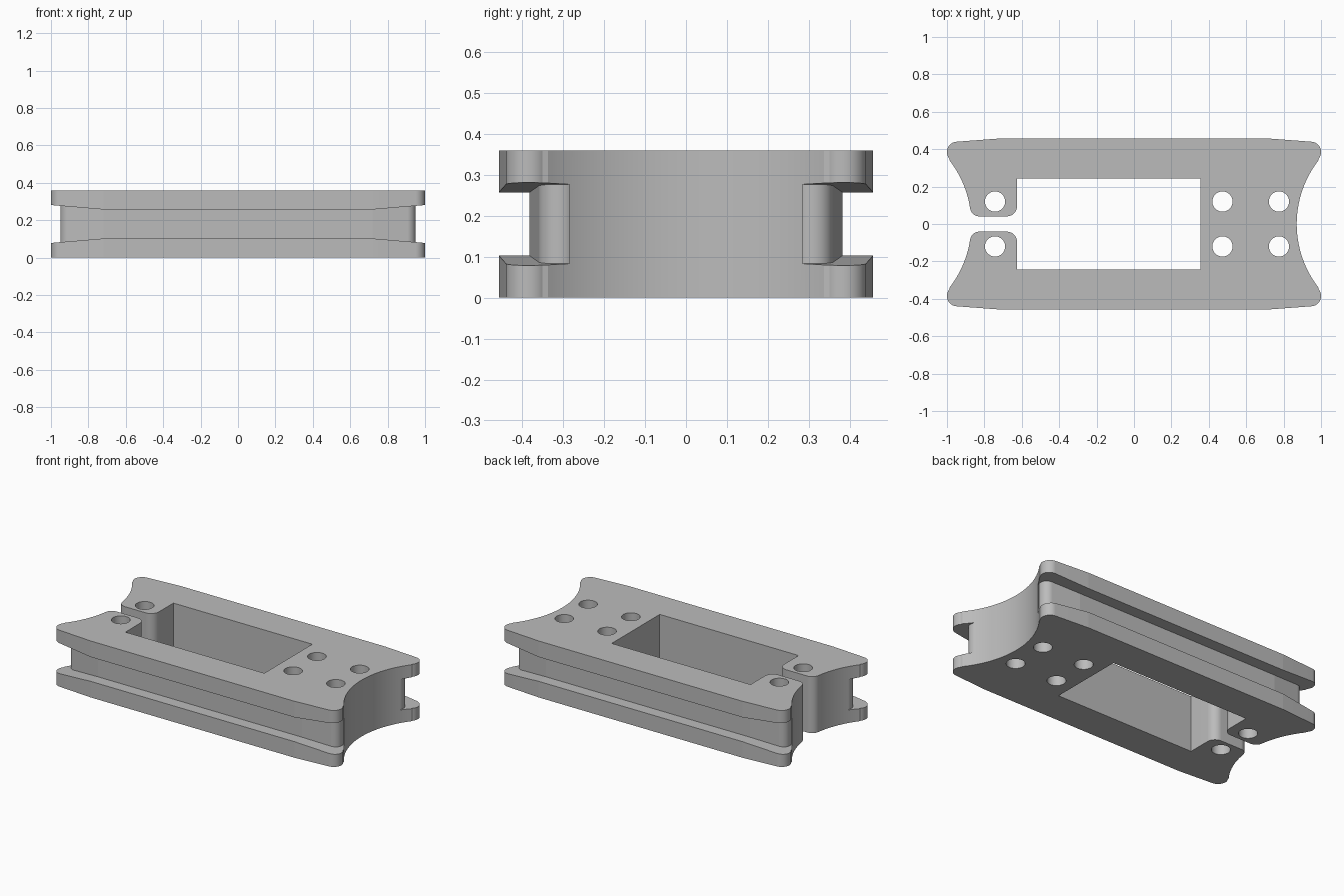
import bpy, bmesh
from math import radians, degrees, sin, cos, atan2, sqrt

cube = bpy.data.objects.get("Cube")
if cube:
    bpy.data.objects.remove(cube, do_unlink=True)

HEIGHT = 0.36
END_X, END_R = 1.425, 0.555      # hollow at each end: circle centre and radius

gray = bpy.data.materials.new("plain gray")
gray.use_nodes = True
color = (0.5, 0.5, 0.5, 1)
gray.diffuse_color = color
gray.node_tree.nodes["Principled BSDF"].inputs["Base Color"].default_value = color


def arc(cx, cy, r, a, b, n):
    """Points on a circle from angle a to b, in degrees."""
    angles = [radians(a + (b - a) * i / n) for i in range(n + 1)]
    return [(cx + r * cos(t), cy + r * sin(t)) for t in angles]


def flip_x(points):
    return [(-x, y) for x, y in reversed(points)]


def flip_y(points):
    return [(x, -y) for x, y in reversed(points)]


def prism(name, outline, z0, z1, cuts=(), flare=None):
    """Extrude an outline; flare sets the half height from x about the middle."""
    bm = bmesh.new()
    bm.faces.new([bm.verts.new((x, y, 0)) for x, y in outline])
    for x in cuts:
        geom = bm.verts[:] + bm.edges[:] + bm.faces[:]
        bmesh.ops.bisect_plane(bm, geom=geom, plane_co=(x, 0, 0), plane_no=(1, 0, 0))
    base = bm.verts[:]
    ext = bmesh.ops.extrude_face_region(bm, geom=bm.faces[:], use_keep_orig=True)
    top = [v for v in ext["geom"] if isinstance(v, bmesh.types.BMVert)]
    for verts, z, sign in ((base, z0, -1), (top, z1, 1)):
        for v in verts:
            v.co.z = HEIGHT / 2 + sign * flare(v.co.x) if flare else z
    bmesh.ops.recalc_face_normals(bm, faces=bm.faces[:])
    mesh = bpy.data.meshes.new(name)
    bm.to_mesh(mesh)
    bm.free()
    mesh.materials.append(gray)
    obj = bpy.data.objects.new(name, mesh)
    bpy.context.collection.objects.link(obj)
    return obj


def cut(target, cutter):
    cutter.hide_render = True
    mod = target.modifiers.new("cut", 'BOOLEAN')
    mod.operation, mod.solver, mod.object = 'DIFFERENCE', 'EXACT', cutter
    bpy.context.view_layer.objects.active = target
    bpy.ops.object.modifier_apply(modifier=mod.name)
    bpy.data.objects.remove(cutter, do_unlink=True)


# Outer horn: rounded corner that flows into the hollow end
def horn(cx, cy, r):
    tangent = degrees(atan2(-cy, END_X - cx))
    return arc(cx, cy, r, tangent, 85, 40), 180 + tangent


corner, meet = horn(0.945, 0.385, 0.055)
hollow = arc(END_X, 0, END_R, 180, meet, 30)
right_end = hollow[:-1] + corner + [(0.72, 0.457)]

# Tab beside the slot, with both slot corners rounded
slot, tab_r = 0.041, 0.05
tab_y = slot + tab_r
tab_x = -END_X + sqrt((END_R + tab_r) ** 2 - tab_y ** 2)
tab_angle = degrees(atan2(tab_y, tab_x + END_X))
left_hollow = arc(-END_X, 0, END_R, 180 - meet, tab_angle, 24)
tab = arc(tab_x, tab_y, tab_r, 180 + tab_angle, 270, 30)
tab += arc(-0.68, slot + 0.055, 0.055, 270, 360, 30)

# Half outline from the right end round to the window, then mirrored
half = right_end + flip_x(corner + [(0.72, 0.457)]) + left_hollow[1:-1] + tab
half += [(-0.625, 0.242), (0.355, 0.242)]
spool_frame = prism("spool_frame", half + flip_y(half)[:-1], 0, HEIGHT)


# Side grooves, flaring wider toward both ends
def groove_half_height(x):
    return 0.0775 + 0.085 * max(0, abs(x) - 0.72)


inner, _ = horn(0.90, 0.31, 0.05)
groove_end = [(1.1, 0.6), (1.1, inner[0][1])] + inner + [(0.72, 0.382)]
groove = groove_end + flip_x(groove_end)
for name, outline in (("back_groove", groove), ("front_groove", flip_y(groove))):
    cut(spool_frame, prism(name, outline, 0, 0, (-0.72, 0.72), groove_half_height))

# Screw holes
for x in (-0.743, 0.473, 0.775):
    for y in (-0.12, 0.12):
        circle = arc(x, y, 0.054, 0, 360, 100)[:-1]
        cut(spool_frame, prism("screw_hole", circle, -0.1, HEIGHT + 0.1))

bpy.ops.object.select_all(action='DESELECT')
spool_frame.select_set(True)
bpy.context.view_layer.objects.active = spool_frame
bpy.ops.object.shade_smooth_by_angle(angle=radians(3.9))
